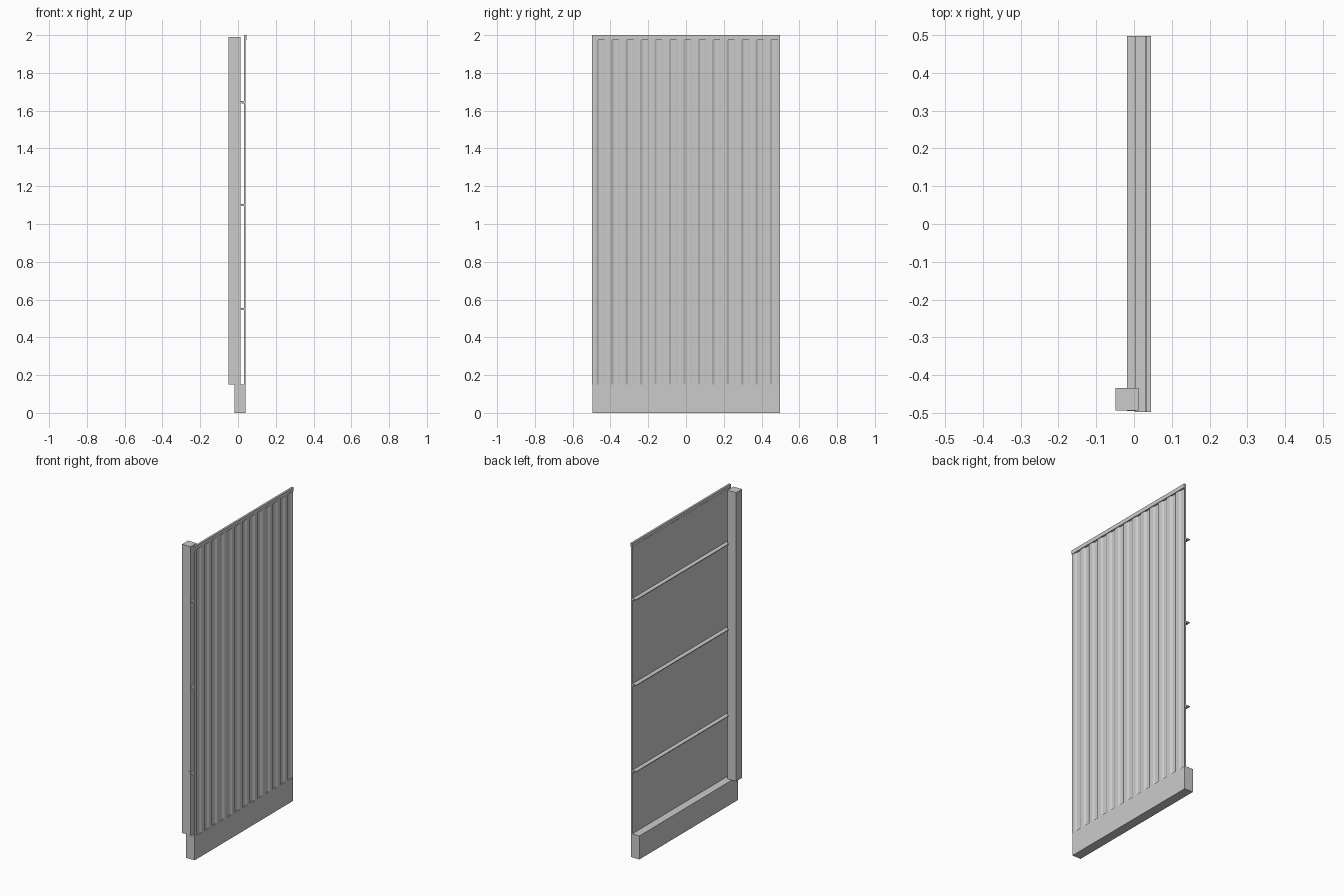
import bpy, bmesh

if "Cube" in bpy.data.objects:
    bpy.data.objects.remove(bpy.data.objects["Cube"])


def prism(name, pts, axis, lo, hi):
    """Extrude a closed 2D outline: axis 'z' uses (x, y), axis 'y' uses (x, z)."""
    def place(p, t):
        return (p[0], p[1], t) if axis == 'z' else (p[0], t, p[1])
    bm = bmesh.new()
    a = [bm.verts.new(place(p, lo)) for p in pts]
    b = [bm.verts.new(place(p, hi)) for p in pts]
    bm.faces.new(a)
    bm.faces.new(b)
    for i in range(len(pts)):
        j = (i + 1) % len(pts)
        bm.faces.new((a[i], a[j], b[j], b[i]))
    bmesh.ops.recalc_face_normals(bm, faces=bm.faces)
    me = bpy.data.meshes.new(name)
    bm.to_mesh(me)
    bm.free()
    ob = bpy.data.objects.new(name, me)
    bpy.context.collection.objects.link(ob)
    return ob


def box(name, x0, x1, y0, y1, z0, z1):
    return prism(name, [(x0, y0), (x1, y0), (x1, y1), (x0, y1)], 'z', z0, z1)


HALF = 0.497

# Concrete plinth, post and top cap
box("plinth", -0.019, 0.041, -HALF + 0.002, HALF, 0, 0.15)
box("post", -0.049, 0.012, -0.494, -0.434, 0.15, 1.99)
box("top_cap", 0.032, 0.045, -HALF, HALF, 1.975, 2.0)

# Ribbed sheet: flat back, trapezoidal ribs on the outside
BACK, VALLEY, RIDGE = 0.031, 0.034, 0.041
pitch = 2 * HALF / 13
outline = [(BACK, -HALF), (RIDGE, -HALF)]
for i in range(13):
    y = -HALF + i * pitch
    outline += [(RIDGE, y + 0.024), (VALLEY, y + 0.036),
                (VALLEY, y + 0.060), (RIDGE, y + 0.072)]
outline += [(RIDGE, HALF), (BACK, HALF)]
prism("ribbed_sheet", outline, 'z', 0.15, 1.98)

# Horizontal angle rails behind the sheet
for i, z in enumerate((0.55, 1.10, 1.645)):
    rail = [(0.003, z + 0.005), (0.003, z), (0.018, z), (0.018, z - 0.006),
            (0.032, z - 0.006), (0.032, z + 0.005)]
    prism(f"rail_{i + 1}", rail, 'y', -HALF, HALF)
